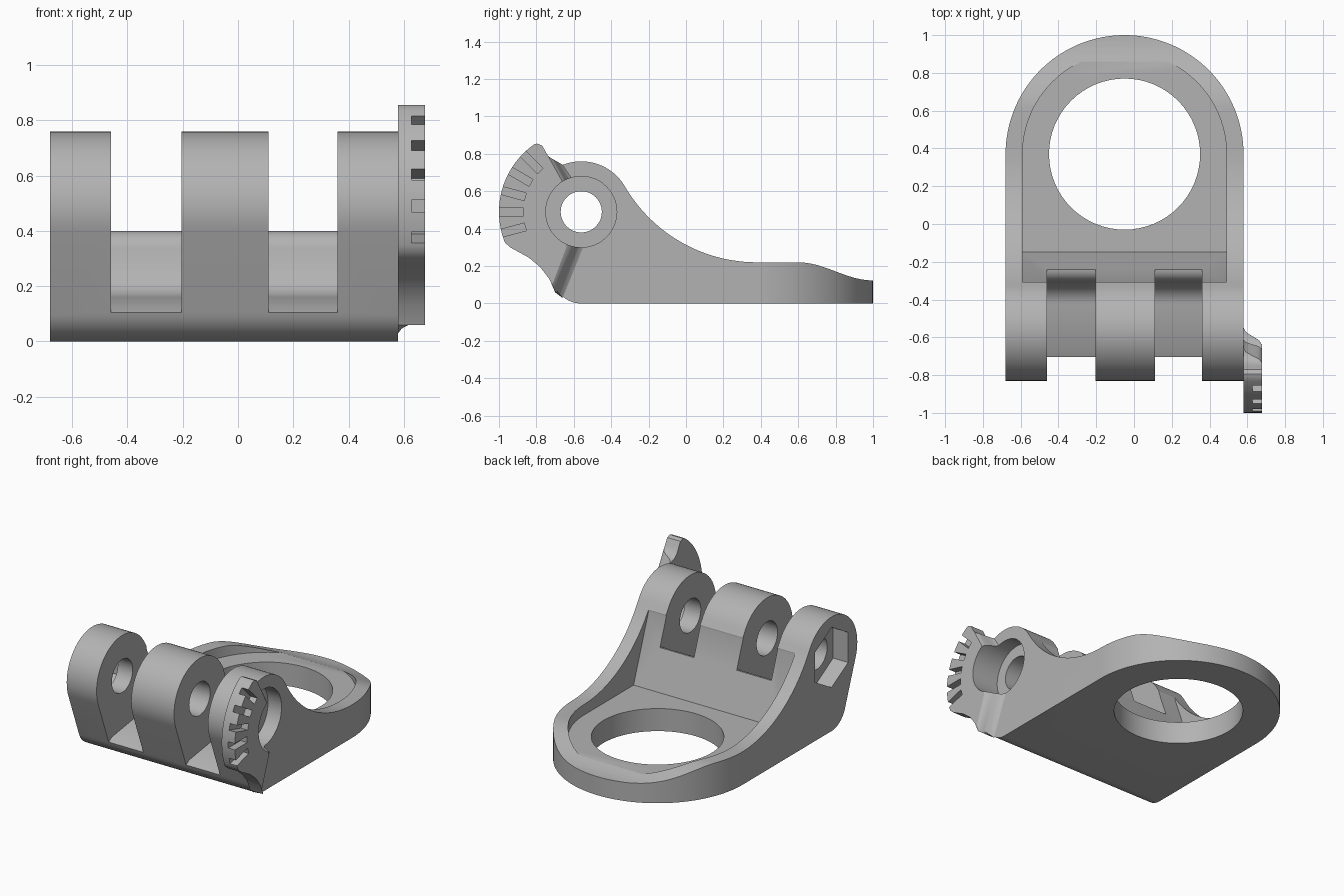
import bpy, bmesh, math
from math import sin, cos, radians
from mathutils import Matrix

cube = bpy.data.objects.get("Cube")
if cube:
    bpy.data.objects.remove(cube, do_unlink=True)

grey = bpy.data.materials.new("plain_grey")
grey.use_nodes = True
grey.diffuse_color = (0.45, 0.45, 0.45, 1)
grey.node_tree.nodes["Principled BSDF"].inputs["Base Color"].default_value = grey.diffuse_color

PIN = (-0.56, 0.49)       # hinge axis in y, z
RING = (-0.05, 0.37)      # ring centre in x, y
LEFT = 0.58               # side face that carries the dial


def arc(centre, r, start, end, steps):
    """Points on an arc, angles in degrees."""
    angles = [radians(start + (end - start) * i / steps) for i in range(steps + 1)]
    return [(centre[0] + r * cos(a), centre[1] + r * sin(a)) for a in angles]


def loft(name, layers):
    """Closed solid through equally long rings of points."""
    bm = bmesh.new()
    rings = [[bm.verts.new(p) for p in ring] for ring in layers]
    for a, b in zip(rings, rings[1:]):
        for i in range(len(a)):
            j = (i + 1) % len(a)
            bm.faces.new((a[i], a[j], b[j], b[i]))
    bm.faces.new(rings[0][::-1])
    bm.faces.new(rings[-1])
    bmesh.ops.recalc_face_normals(bm, faces=bm.faces)
    mesh = bpy.data.meshes.new(name)
    bm.to_mesh(mesh)
    bm.free()
    mesh.materials.append(grey)
    obj = bpy.data.objects.new(name, mesh)
    bpy.context.collection.objects.link(obj)
    return obj


def side_prism(name, profile, x0, x1):
    return loft(name, [[(x, y, z) for y, z in profile] for x in (x0, x1)])


def plan_prism(name, outline, z0, z1):
    return loft(name, [[(x, y, z) for x, y in outline] for z in (z0, z1)])


def combine(target, tool, operation="DIFFERENCE"):
    """Apply a boolean and remove the helper."""
    mod = target.modifiers.new(tool.name, "BOOLEAN")
    mod.operation, mod.solver, mod.object = operation, "EXACT", tool
    bpy.context.view_layer.objects.active = target
    bpy.ops.object.modifier_apply(modifier=mod.name)
    bpy.data.objects.remove(tool, do_unlink=True)


def stadium(r, front):
    return arc(RING, r, 0, 180, 64) + [(RING[0] - r, front), (RING[0] + r, front)]


def smooth(obj, angle=30):
    bpy.ops.object.select_all(action="DESELECT")
    obj.select_set(True)
    bpy.context.view_layer.objects.active = obj
    bpy.ops.object.shade_smooth_by_angle(angle=radians(angle))


# Bracket: side silhouette intersected with the rounded plan
tail = [(0.6 + 0.4 * i / 12, 0.22 - 0.097 * (1 - cos(math.pi * i / 12)) / 2) for i in range(13)]
sweep = arc((0.38, 1.038), 0.818, 210.2, 270, 24)
silhouette = (arc((PIN[0], 0.15), 0.15, 270, 200.7, 12)
              + arc(PIN, 0.27, 200.7, 30.2, 40)
              + sweep[1:] + tail + [(1.1, 0.123), (1.1, 0)])
bracket = side_prism("bracket", silhouette, -0.9, 0.8)
combine(bracket, plan_prism("plan", stadium(0.63, -1.2), -0.2, 1.2), "INTERSECT")

# Recessed tray with a leaning front wall
tray = plan_prism("tray", stadium(0.54, -0.5), 0.15, 1.2)
wall = [(-0.149, 0.15), (-0.306, 0.58), (-0.306, 1.1), (1.1, 1.1), (1.1, 0.15)]
combine(tray, side_prism("wall", wall, -0.9, 0.8), "INTERSECT")
combine(bracket, tray)
combine(bracket, plan_prism("ring_hole", arc(RING, 0.40, 0, 354.375, 63), -0.2, 1))

# Slots between the three knuckles
slot = ([(-0.15, 0.40), (-0.235, 0.40)] + arc((-0.235, 0.33), 0.07, 100, 175, 6)
        + [(-0.315, 0.26)] + arc((-0.44, 0.285), 0.125, 345, 275, 7)
        + [(-0.67, 0.125), (-0.70, 0.105), (-0.9, 0.05), (-0.9, 0.9), (-0.15, 0.9)])
for x0, x1 in ((-0.46, -0.205), (0.11, 0.36)):
    combine(bracket, side_prism("slot", slot, x0, x1))

# Pin hole, round counterbore and hexagonal nut pocket
round_bore = arc(PIN, 0.19, 0, 352.5, 47)
combine(bracket, side_prism("pin_hole", arc(PIN, 0.11, 0, 352.5, 47), -1, 1))
combine(bracket, side_prism("counterbore", round_bore, 0.48, 1))
combine(bracket, side_prism("nut_pocket", arc(PIN, 0.2, 30, 330, 5), -1, -0.57))
smooth(bracket)

# Dial plate: outer rim stays put, the inner edge sweeps in an S curve
rim = ([(-0.70, 0.06), (-0.73, 0.13), (-0.78, 0.195), (-0.84, 0.245), (-0.90, 0.278), (-0.94, 0.30)]
       + arc(PIN, 0.44, 202, 125, 24)
       + [(-0.795, 0.855), (-0.77, 0.845), (-0.755, 0.82)])
inner_low = [(-0.735, 0.78), (-0.70, 0.75), (-0.66, 0.742), (-0.60, 0.65), (-0.55, 0.30), (-0.66, 0.03)]
inner_high = [(-0.748, 0.805), (-0.742, 0.795), (-0.735, 0.785), (-0.66, 0.65), (-0.64, 0.30), (-0.715, 0.10)]
layers = []
for i in range(9):
    t = i / 8
    s = math.acos(1 - 2 * t) / math.pi
    inner = [(a[0] + (b[0] - a[0]) * s, a[1] + (b[1] - a[1]) * s)
             for a, b in zip(inner_low, inner_high)]
    layers.append([(LEFT + 0.097 * t, y, z) for y, z in rim + inner])
dial = loft("dial_plate", layers)
combine(dial, side_prism("dial_bore", round_bore, 0.4, 1))

# Five radial index notches
for k in range(5):
    notch = [(0.31, -0.021), (0.5, -0.021), (0.5, 0.021), (0.31, 0.021)]
    turn = Matrix.Rotation(radians(195 - 15 * k), 2)
    points = []
    for r, w in notch:
        a = radians(195 - 15 * k)
        points.append((PIN[0] + r * cos(a) - w * sin(a), PIN[1] + r * sin(a) + w * cos(a)))
    combine(dial, side_prism("notch", points, 0.628, 1))
smooth(dial)
